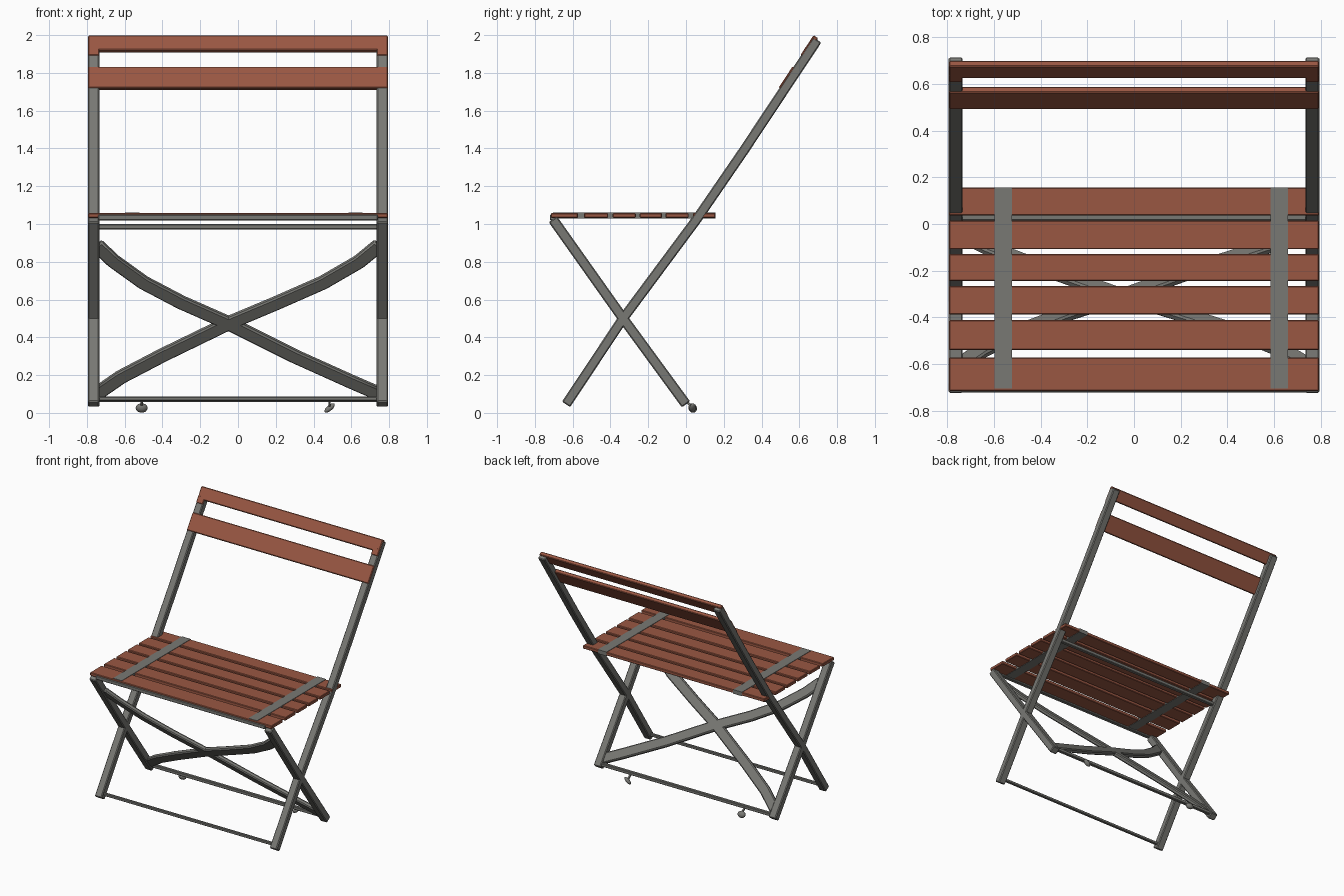
import bpy, bmesh
from mathutils import Vector

cube = bpy.data.objects.get("Cube")
if cube:
    bpy.data.objects.remove(cube, do_unlink=True)


def material(name, rgb):
    m = bpy.data.materials.new(name)
    m.use_nodes = True
    m.diffuse_color = (*rgb, 1)
    m.node_tree.nodes["Principled BSDF"].inputs["Base Color"].default_value = (*rgb, 1)
    return m


wood = material("red_brown_wood", (0.32, 0.095, 0.055))
metal = material("grey_metal", (0.19, 0.19, 0.175))


def sweep(name, points, side, width, depth, mat, bevel=0.0, smooth=False):
    """Rectangular bar along points; width runs along side, depth across it."""
    pts = [Vector(p) for p in points]
    side = Vector(side).normalized()
    bm = bmesh.new()
    rings = []
    for i, p in enumerate(pts):
        tangent = (pts[min(i + 1, len(pts) - 1)] - pts[max(i - 1, 0)]).normalized()
        across = side.cross(tangent).normalized()
        rings.append([bm.verts.new(p + side * (a * width / 2) + across * (b * depth / 2))
                      for a, b in ((-1, -1), (1, -1), (1, 1), (-1, 1))])
    for r, s in zip(rings, rings[1:]):
        for k in range(4):
            n = (k + 1) % 4
            bm.faces.new((r[k], r[n], s[n], s[k]))
    bm.faces.new(rings[0][::-1])
    bm.faces.new(rings[-1])
    bmesh.ops.recalc_face_normals(bm, faces=bm.faces)
    mesh = bpy.data.meshes.new(name)
    bm.to_mesh(mesh)
    bm.free()
    mesh.materials.append(mat)
    ob = bpy.data.objects.new(name, mesh)
    bpy.context.collection.objects.link(ob)
    if bevel:
        mod = ob.modifiers.new("soft_edges", "BEVEL")
        mod.width = bevel
        mod.segments = 1
    if smooth:
        bpy.ops.object.select_all(action="DESELECT")
        ob.select_set(True)
        bpy.context.view_layer.objects.active = ob
        bpy.ops.object.shade_smooth_by_angle()
    return ob


X, Y, Z = (1, 0, 0), (0, 1, 0), (0, 0, 1)

# Crossing side frames: long back posts and short seat legs
post = [(-0.635, 0.045), (-0.333, 0.5), (0.053, 1.02), (0.307, 1.39), (0.695, 1.975)]
leg = [(-0.705, 1.025), (-0.333, 0.5), (0.0, 0.045)]
for label, s in (("left", 1), ("right", -1)):
    sweep("back_post_" + label, [(s * 0.764, y, z) for y, z in post], X, 0.06, 0.052, metal, 0.006)
    sweep("seat_leg_" + label, [(s * 0.764, y, z) for y, z in leg], X, 0.06, 0.054, metal, 0.006)

# Horizontal tie bars between the frames
for name, y, z, t in (("front_foot_bar", -0.615, 0.075, 0.022),
                      ("rear_foot_bar", -0.01, 0.07, 0.026),
                      ("seat_rear_bar", 0.03, 0.985, 0.028),
                      ("seat_front_bar", -0.706, 1.034, 0.03)):
    sweep(name, [(-0.74, y, z), (0.74, y, z)], Z, t, t, metal, 0.004)


# Curved cross braces lying in the plane of the seat legs
def on_leg_plane(x, z):
    return (x, -0.705 + (1.025 - z) * 0.72, z)


normal = (0, 0.98, 0.705)
falling = [(-0.75, 0.89), (-0.66, 0.805), (-0.5, 0.69), (-0.3, 0.585),
           (-0.05, 0.475), (0.3, 0.3), (0.6, 0.165), (0.75, 0.1)]
rising = [(-0.75, 0.1), (-0.62, 0.19), (-0.4, 0.305), (-0.05, 0.475),
          (0.2, 0.58), (0.45, 0.69), (0.64, 0.8), (0.75, 0.89)]
for name, path in (("cross_brace_falling", falling), ("cross_brace_rising", rising)):
    sweep(name, [on_leg_plane(x, z) for x, z in path], normal, 0.034, 0.078, metal, 0.008, True)

# Seat slats
slats = [(-0.715, -0.572), (-0.54, -0.412), (-0.388, -0.266),
         (-0.245, -0.128), (-0.108, 0.014), (0.036, 0.156)]
for i, (a, b) in enumerate(slats):
    y = (a + b) / 2
    sweep(f"seat_slat_{i + 1}", [(-0.793, y, 1.045), (0.793, y, 1.045)], Z, 0.026, b - a, wood, 0.004)

# Metal straps running across the slats
for label, x in (("right", -0.56), ("left", 0.622)):
    sweep("seat_strap_" + label, [(x, -0.705, 1.045), (x, 0.157, 1.045)], Z, 0.032, 0.076, metal)

# Backrest slats, leaning with the posts
lean = Vector((0, 0.55, 0.835))
for name, y, z, h in (("backrest_lower_slat", 0.54, 1.77, 0.135),
                      ("backrest_upper_slat", 0.662, 1.952, 0.094)):
    sweep(name, [(-0.793, y, z), (0.793, y, z)], lean, h, 0.03, wood, 0.005)
for label, s in (("left", 1), ("right", -1)):
    sweep("backrest_end_tab_" + label, [(s * 0.735, 0.634, 1.91), (s * 0.793, 0.634, 1.91)],
          lean, 0.055, 0.03, wood, 0.004)

# Small feet hanging from the rear bar
for label, x, size, tilt in (("right", -0.51, (0.032, 0.022, 0.026), 0),
                             ("left", 0.485, (0.034, 0.018, 0.014), -0.7)):
    bpy.ops.mesh.primitive_uv_sphere_add(segments=12, ring_count=8, radius=1,
                                         location=(x, 0.035, 0.026), rotation=(0.5, tilt, 0))
    foot = bpy.context.object
    foot.name = "bar_foot_" + label
    foot.scale = size
    foot.data.materials.append(metal)
    bpy.ops.object.shade_smooth()
    sweep("bar_foot_stem_" + label, [(x, -0.005, 0.066), (x, 0.03, 0.035)], X, 0.012, 0.012, metal)
